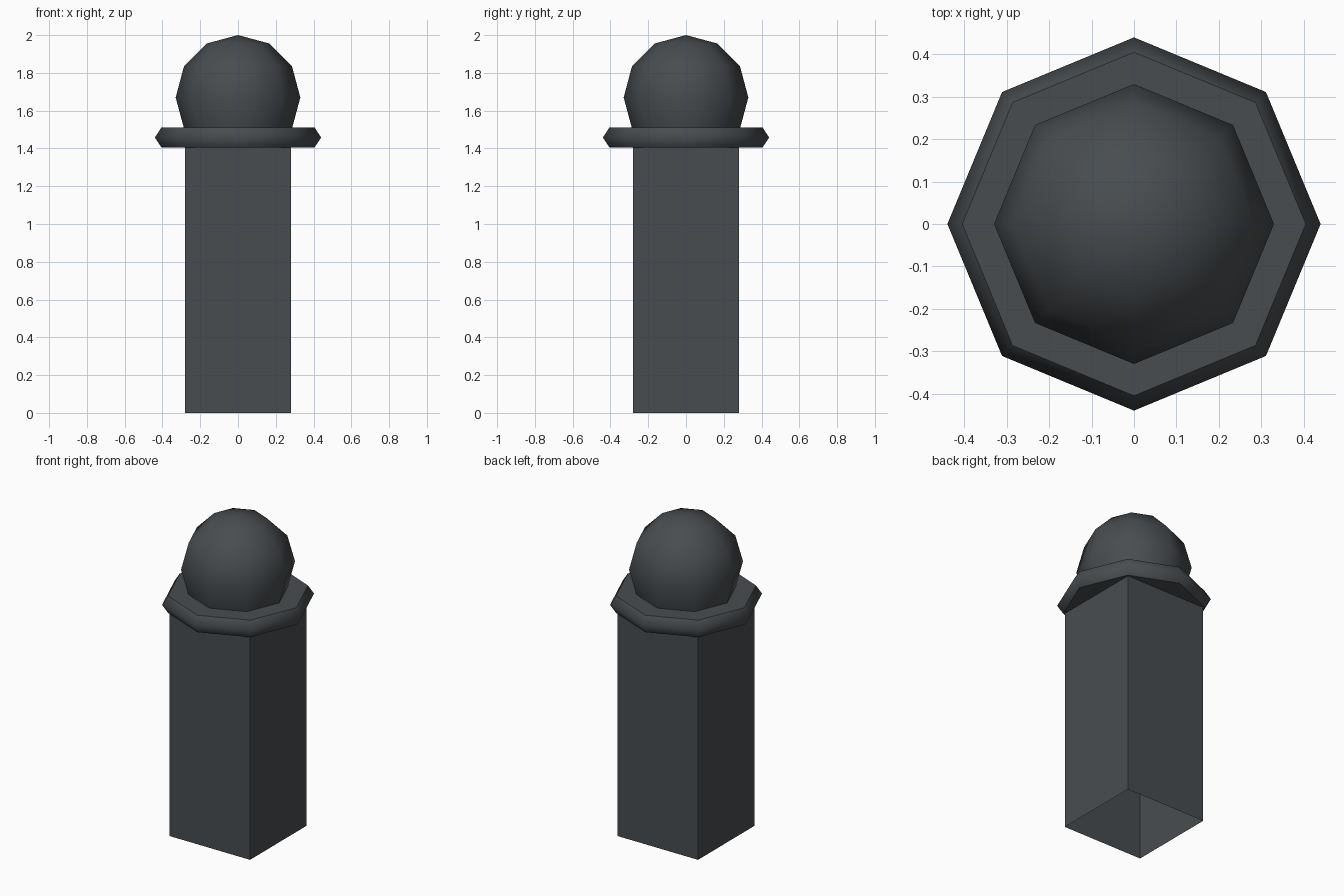
import bpy, bmesh, math

if "Cube" in bpy.data.objects:
    bpy.data.objects.remove(bpy.data.objects["Cube"])

iron = bpy.data.materials.new("dark grey iron")
iron.diffuse_color = (0.064, 0.073, 0.080, 1)
iron.use_nodes = True
iron.node_tree.nodes["Principled BSDF"].inputs["Base Color"].default_value = iron.diffuse_color
SIDES = 8


def finish(name, bm):
    bm.normal_update()
    mesh = bpy.data.meshes.new(name)
    bm.to_mesh(mesh)
    bm.free()
    mesh.materials.append(iron)
    obj = bpy.data.objects.new(name, mesh)
    bpy.context.collection.objects.link(obj)
    return obj


def lathe(name, profile, cap_bottom=False, cap_top=False):
    """Spin (radius, z) points, listed bottom to top, into an eight-sided smooth part."""
    bm = bmesh.new()
    rings = []
    for r, z in profile:
        if r < 1e-5:
            rings.append([bm.verts.new((0, 0, z))] * SIDES)
        else:
            rings.append([bm.verts.new((r * math.cos(math.tau * i / SIDES),
                                        r * math.sin(math.tau * i / SIDES), z))
                          for i in range(SIDES)])
    for low, high in zip(rings, rings[1:]):
        for i in range(SIDES):
            j = (i + 1) % SIDES
            corners = list(dict.fromkeys((low[i], low[j], high[j], high[i])))
            bm.faces.new(corners).smooth = True
    # Flat caps with crisp rims
    caps = []
    if cap_bottom:
        caps.append(bm.faces.new(rings[0][::-1]))
    if cap_top:
        caps.append(bm.faces.new(rings[-1]))
    for cap in caps:
        for edge in cap.edges:
            edge.smooth = False
    return finish(name, bm)


# Square post, hollow and open at the bottom
HALF, POST_TOP = 0.28, 1.405
bm = bmesh.new()
bmesh.ops.create_cube(bm, size=1)
for v in bm.verts:
    v.co = (v.co.x * 2 * HALF, v.co.y * 2 * HALF, (v.co.z + 0.5) * POST_TOP)
bm.normal_update()
ends = [f for f in bm.faces if abs(f.normal.z) > 0.9]
bmesh.ops.delete(bm, geom=ends, context='FACES')
finish("post", bm)

# Octagonal collar with a pointed rim
lathe("collar", [(0.405, 1.405), (0.44, 1.458), (0.405, 1.512)],
      cap_bottom=True, cap_top=True)

# Ball finial, its lower part ending at the collar
R, CENTRE = 0.33, 1.67
lathe("ball", [(R * math.cos(math.radians(a)), CENTRE + R * math.sin(math.radians(a)))
               for a in range(-30, 91, 30)])
